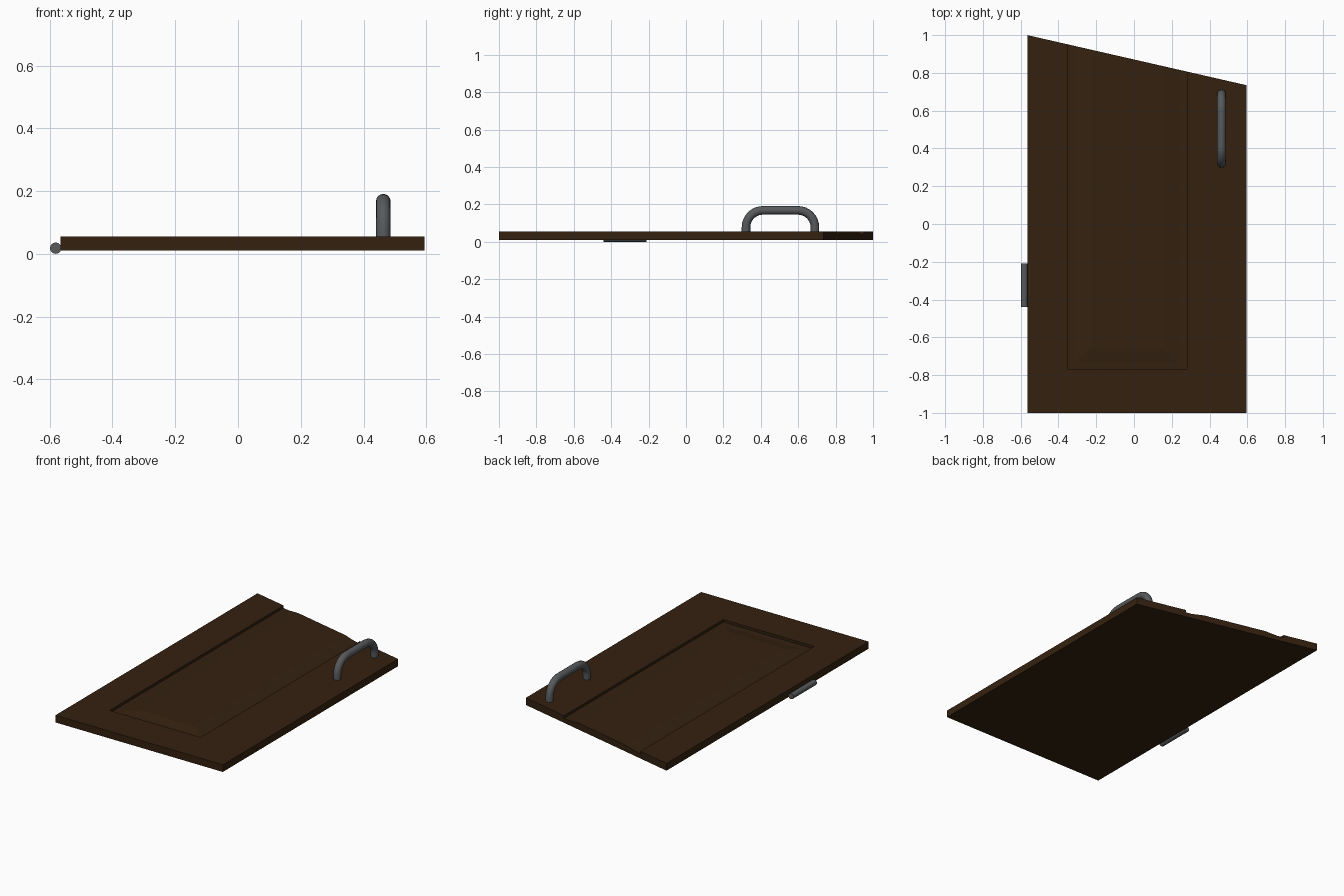
import bpy, bmesh, math
from mathutils import Vector

cube = bpy.data.objects.get("Cube")
if cube:
    bpy.data.objects.remove(cube, do_unlink=True)


def material(name, color):
    m = bpy.data.materials.new(name)
    m.use_nodes = True
    m.diffuse_color = color
    m.node_tree.nodes["Principled BSDF"].inputs["Base Color"].default_value = color
    return m


wood = material("dark wood", (0.034, 0.0155, 0.005, 1))
metal = material("dark metal", (0.095, 0.1, 0.105, 1))


def finish(bm, name, mat, smooth=False):
    bmesh.ops.recalc_face_normals(bm, faces=bm.faces)
    mesh = bpy.data.meshes.new(name)
    bm.to_mesh(mesh)
    bm.free()
    mesh.materials.append(mat)
    obj = bpy.data.objects.new(name, mesh)
    bpy.context.collection.objects.link(obj)
    if smooth:
        bpy.ops.object.select_all(action='DESELECT')
        obj.select_set(True)
        bpy.context.view_layer.objects.active = obj
        bpy.ops.object.shade_smooth_by_angle(angle=math.radians(40))
    return obj


def bridge(bm, rings):
    """Join successive closed rings of vertices and cap both ends."""
    for a, b in zip(rings, rings[1:]):
        n = len(a)
        for i in range(n):
            j = (i + 1) % n
            bm.faces.new((a[i], a[j], b[j], b[i]))
    bm.faces.new(rings[0])
    bm.faces.new(rings[-1])


def tube(name, path, radius, sides=16):
    """Round bar swept along a path lying in a plane of constant x."""
    bm = bmesh.new()
    rings = []
    side = Vector((1, 0, 0))
    for i, p in enumerate(path):
        along = (path[min(i + 1, len(path) - 1)] - path[max(i - 1, 0)]).normalized()
        up = along.cross(side)
        angles = [math.tau * k / sides for k in range(sides)]
        rings.append([bm.verts.new(p + radius * (side * math.cos(t) + up * math.sin(t)))
                      for t in angles])
    bridge(bm, rings)
    return finish(bm, name, metal, smooth=True)


# Door: nested rectangles (left, right, front, back, height) from base to raised field
TOP, FLOOR, FIELD = 0.055, 0.039, 0.050
levels = [
    (-0.565, 0.595, -1.0, 1.6, 0.01),
    (-0.565, 0.595, -1.0, 1.6, TOP),
    (-0.35, 0.28, -0.77, 1.5, TOP),
    (-0.35, 0.28, -0.77, 1.5, FLOOR),
    (-0.31, 0.24, -0.73, 1.45, FLOOR),
    (-0.23, 0.16, -0.66, 1.4, FIELD),
]
bm = bmesh.new()
rings = [[bm.verts.new(c) for c in ((l, f, z), (r, f, z), (r, b, z), (l, b, z))]
         for l, r, f, b, z in levels]
bridge(bm, rings)
# Slanted top end, cut through frame and panel
cut = bmesh.ops.bisect_plane(
    bm, geom=bm.verts[:] + bm.edges[:] + bm.faces[:], plane_co=(-0.565, 1.0, 0),
    plane_no=(0.265, 1.16, 0), clear_outer=True)
rim = [e for e in cut["geom_cut"] if isinstance(e, bmesh.types.BMEdge)]
bmesh.ops.edgeloop_fill(bm, edges=rim)
finish(bm, "door_panel", wood)

# Pull handle: two posts joined by rounded bends
HX, Y0, Y1, PEAK, BEND = 0.463, 0.321, 0.689, 0.168, 0.09
path = [Vector((HX, Y0, 0.045))]
for cy, start in ((Y0 + BEND, math.pi), (Y1 - BEND, math.pi / 2)):
    for k in range(9):
        t = start - k * math.pi / 16
        path.append(Vector((HX, cy + BEND * math.cos(t), PEAK - BEND + BEND * math.sin(t))))
path.append(Vector((HX, Y1, 0.045)))
tube("pull_handle", path, 0.023)

# Hinge barrel on the edge opposite the handle
tube("hinge_barrel", [Vector((-0.581, y, 0.018)) for y in (-0.44, -0.21)], 0.018)
